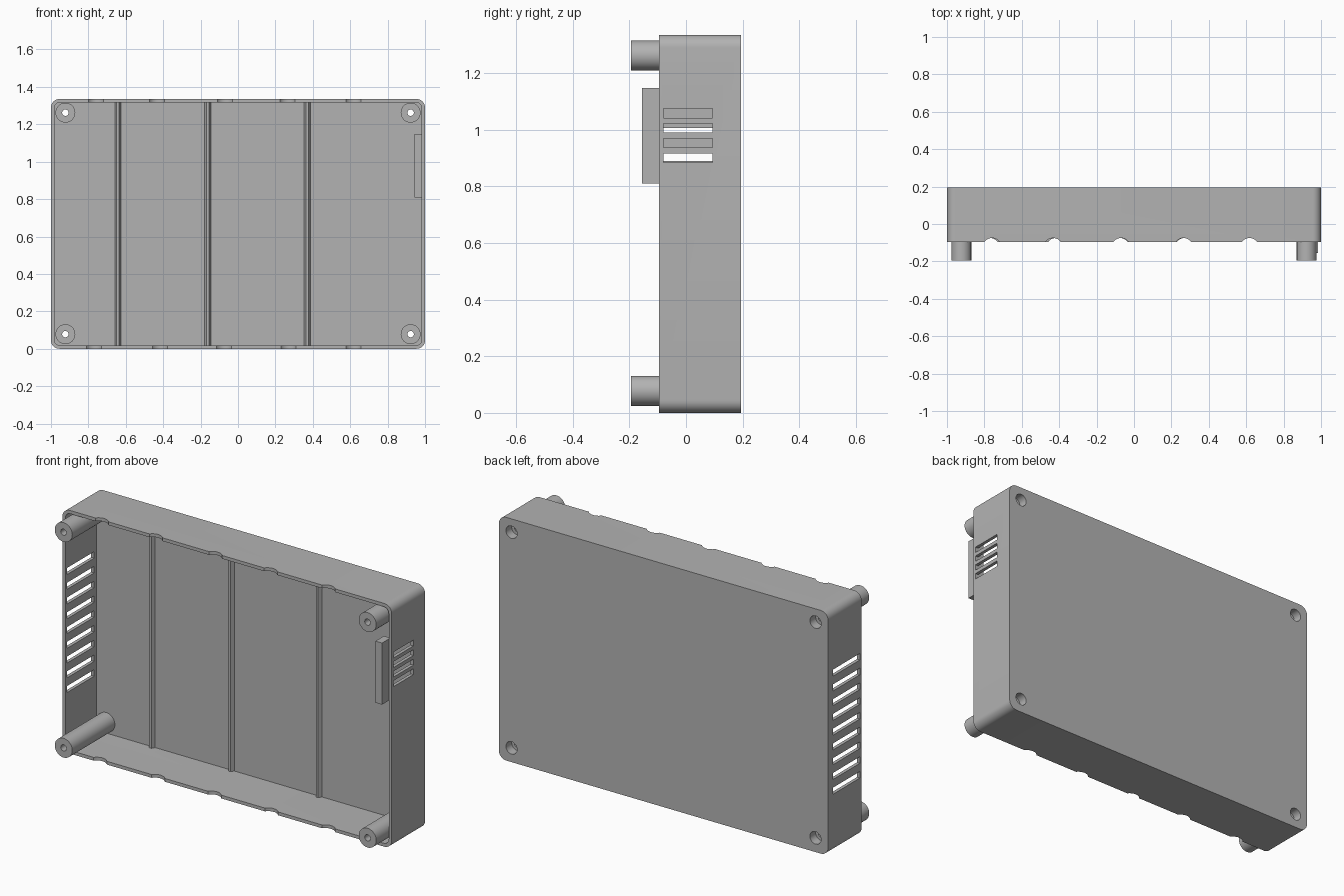
import bpy, bmesh, math
from mathutils import Matrix, Vector

cube = bpy.data.objects.get("Cube")
if cube:
    bpy.data.objects.remove(cube)

grey = bpy.data.materials.new("matte grey")
grey.use_nodes = True
grey.diffuse_color = (0.45, 0.45, 0.45, 1)
grey.node_tree.nodes["Principled BSDF"].inputs["Base Color"].default_value = (0.45, 0.45, 0.45, 1)

HEIGHT, FRONT, BACK, WALL = 1.335, -0.095, 0.195, 0.018
FLOOR = BACK - 0.02          # inner face of the back panel
POST_X, POST_Z = 0.923, (0.078, 1.262)


def finish(name, bm, smooth=True):
    bmesh.ops.recalc_face_normals(bm, faces=bm.faces)
    mesh = bpy.data.meshes.new(name)
    bm.to_mesh(mesh)
    bm.free()
    mesh.materials.append(grey)
    obj = bpy.data.objects.new(name, mesh)
    bpy.context.collection.objects.link(obj)
    if smooth:
        shade(obj)
    return obj


def shade(obj):
    bpy.ops.object.select_all(action="DESELECT")
    obj.select_set(True)
    bpy.context.view_layer.objects.active = obj
    bpy.ops.object.shade_smooth_by_angle(angle=math.radians(30))


def add_box(bm, x0, x1, y0, y1, z0, z1):
    size = Matrix.Diagonal((x1 - x0, y1 - y0, z1 - z0, 1))
    centre = Vector((x0 + x1, y0 + y1, z0 + z1)) / 2
    bmesh.ops.create_cube(bm, size=1, matrix=Matrix.Translation(centre) @ size)


def add_cylinder(bm, radius, depth, centre, along_y=False):
    turn = Matrix.Rotation(math.pi / 2, 4, "X") if along_y else Matrix()
    bmesh.ops.create_cone(bm, cap_ends=True, segments=40, radius1=radius, radius2=radius,
                          depth=depth, matrix=Matrix.Translation(centre) @ turn)


def add_prism(bm, outline, direction):
    face = bm.faces.new([bm.verts.new(p) for p in outline])
    out = bmesh.ops.extrude_face_region(bm, geom=[face])["geom"]
    bmesh.ops.translate(bm, vec=direction, verts=[v for v in out if isinstance(v, bmesh.types.BMVert)])


def rounded_outline(inset, radius, y):
    points = []
    hx, hz = 1 - inset - radius, HEIGHT / 2 - inset - radius
    for corner, (sx, sz) in enumerate(((1, 1), (-1, 1), (-1, -1), (1, -1))):
        for step in range(9):
            a = math.pi / 2 * (corner + step / 8)
            points.append((sx * hx + radius * math.cos(a), y,
                           HEIGHT / 2 + sz * hz + radius * math.sin(a)))
    return points


def cut(target, bm):
    cutter = finish("cutter", bm, smooth=False)
    cutter.hide_render = True
    bpy.context.view_layer.objects.active = target
    mod = target.modifiers.new("cut", "BOOLEAN")
    mod.operation, mod.solver, mod.object = "DIFFERENCE", "EXACT", cutter
    bpy.ops.object.modifier_apply(modifier=mod.name)
    bpy.data.objects.remove(cutter)


# Open-fronted case with rounded corners
bm = bmesh.new()
add_prism(bm, rounded_outline(0, 0.045, FRONT), (0, BACK - FRONT, 0))
case = finish("case_shell", bm, smooth=False)
bm = bmesh.new()
add_prism(bm, rounded_outline(WALL, 0.03, FRONT - 0.1), (0, FLOOR - FRONT + 0.1, 0))
cut(case, bm)

# Vent slots, cable notches and screw holes
bm = bmesh.new()
for i in range(9):
    z = 0.97 - i * 0.081
    add_box(bm, -1.1, -0.95, -0.08, 0.155, z, z + 0.036)
for i in range(4):
    z = 1.042 - i * 0.0525
    add_box(bm, 0.95, 1.1, -0.08, 0.093, z, z + 0.032)
for z, centres in ((HEIGHT, (-0.76, -0.432, -0.07, 0.265, 0.617)),
                   (0, (-0.77, -0.418, -0.075, 0.27, 0.617))):
    for x in centres:
        add_cylinder(bm, 0.05, 0.1, (x, FRONT - 0.03, z))
for x in (-POST_X, POST_X):
    for z in POST_Z:
        add_cylinder(bm, 0.034, 0.1, (x, BACK, z), along_y=True)
cut(case, bm)
shade(case)

# Hollow screw posts with a wider bore at the back
profile = [(0.017, -0.195), (0.053, -0.195), (0.053, FLOOR + 0.005),
           (0.034, FLOOR + 0.005), (0.034, 0.145), (0.017, 0.145)]
for side, x in (("right", -POST_X), ("left", POST_X)):
    for level, z in zip(("lower", "upper"), POST_Z):
        bm = bmesh.new()
        ring = [bm.verts.new((x + r, y, z)) for r, y in profile]
        edges = [bm.edges.new((ring[i - 1], ring[i])) for i in range(len(ring))]
        bmesh.ops.spin(bm, geom=ring + edges, cent=(x, 0, z), axis=(0, 1, 0),
                       angle=2 * math.pi, steps=40)
        bmesh.ops.remove_doubles(bm, verts=bm.verts, dist=0.0001)
        finish(f"{level}_{side}_screw_post", bm)

# Shallow ribs running up the inside of the back panel
for number, x in enumerate((-0.642, -0.162, 0.37), 1):
    bm = bmesh.new()
    outline = [(x + dx, y, WALL) for dx, y in ((-0.018, FLOOR + 0.002), (-0.007, FLOOR - 0.018),
                                               (0.007, FLOOR - 0.018), (0.018, FLOOR + 0.002))]
    add_prism(bm, outline, (0, 0, HEIGHT - 2 * WALL))
    finish(f"back_rib_{number}", bm, smooth=False)

# Locating tab on the inside of the left wall
bm = bmesh.new()
add_box(bm, 0.943, 0.983, -0.155, -0.082, 0.81, 1.148)
finish("locating_tab", bm, smooth=False)
